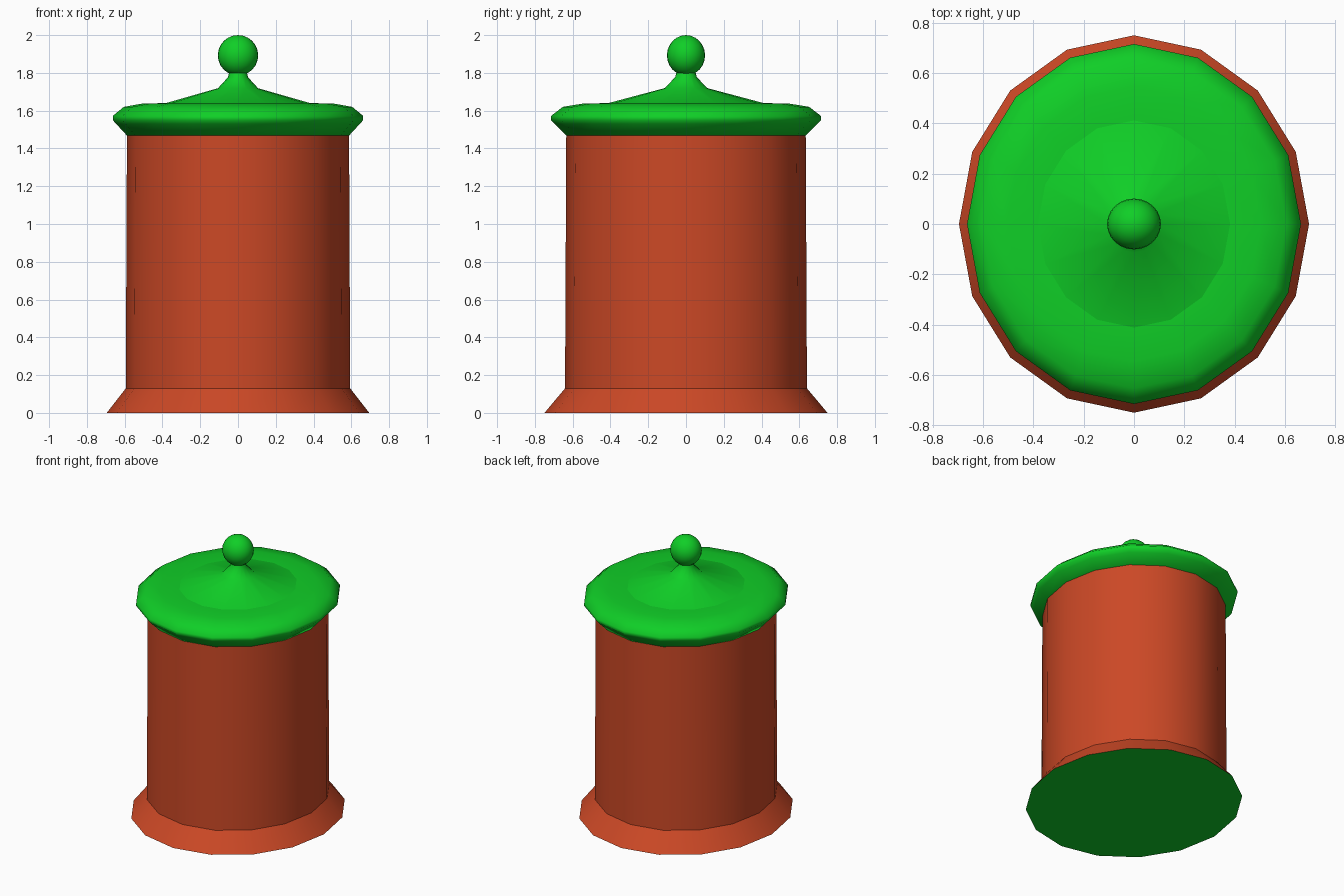
import bpy
import bmesh
import math

cube = bpy.data.objects.get("Cube")
if cube:
    bpy.data.objects.remove(cube, do_unlink=True)

SIDES = 16
DEPTH_RATIO = 1.078  # the jar is slightly deeper than it is wide


def make_material(name, rgb):
    mat = bpy.data.materials.new(name)
    mat.use_nodes = True
    color = (*rgb, 1.0)
    mat.diffuse_color = color
    mat.node_tree.nodes["Principled BSDF"].inputs["Base Color"].default_value = color
    return mat


def smooth(obj, angle):
    bpy.ops.object.select_all(action="DESELECT")
    obj.select_set(True)
    bpy.context.view_layer.objects.active = obj
    bpy.ops.object.shade_smooth_by_angle(angle=math.radians(angle))


def lathe(name, profile, materials, angle):
    """Revolve (radius, height) points into a closed oval solid."""
    bm = bmesh.new()
    rings = []
    for radius, z in profile:
        ring = []
        for i in range(SIDES):
            a = math.tau * i / SIDES
            ring.append(bm.verts.new((radius * math.cos(a), radius * DEPTH_RATIO * math.sin(a), z)))
        rings.append(ring)
    for low, high in zip(rings, rings[1:]):
        for i in range(SIDES):
            j = (i + 1) % SIDES
            bm.faces.new((low[i], low[j], high[j], high[i]))
    bm.faces.new(rings[0][::-1])
    bm.faces.new(rings[-1])
    bm.normal_update()
    mesh = bpy.data.meshes.new(name)
    for mat in materials:
        mesh.materials.append(mat)
    # The flat underside takes the last material
    for face in bm.faces:
        if face.normal.z < -0.99:
            face.material_index = len(materials) - 1
    bm.to_mesh(mesh)
    bm.free()
    obj = bpy.data.objects.new(name, mesh)
    bpy.context.collection.objects.link(obj)
    smooth(obj, angle)
    return obj


clay = make_material("orange clay", (0.6, 0.065, 0.019))
green = make_material("bright green", (0.005, 0.62, 0.02))

# Jar body with flared foot and green underside
lathe("jar_body", [(0.695, 0), (0.594, 0.13), (0.588, 1.48)], [clay, green], 30)

# Rounded lid rim
lathe("lid_rim", [(0.585, 1.465), (0.645, 1.53), (0.663, 1.55), (0.663, 1.572),
                  (0.605, 1.62), (0.504, 1.638), (0.38, 1.64)], [green], 60)

# Sloping lid crown rising to the knob's neck
lathe("lid_crown", [(0.385, 1.639), (0.106, 1.719), (0.053, 1.777), (0.045, 1.81)], [green], 50)

# Knob
bpy.ops.mesh.primitive_uv_sphere_add(segments=24, ring_count=12, radius=1, location=(0, 0, 1.893))
knob = bpy.context.object
knob.name = "lid_knob"
knob.scale = (0.107, 0.101, 0.107)
knob.data.materials.append(green)
smooth(knob, 60)
